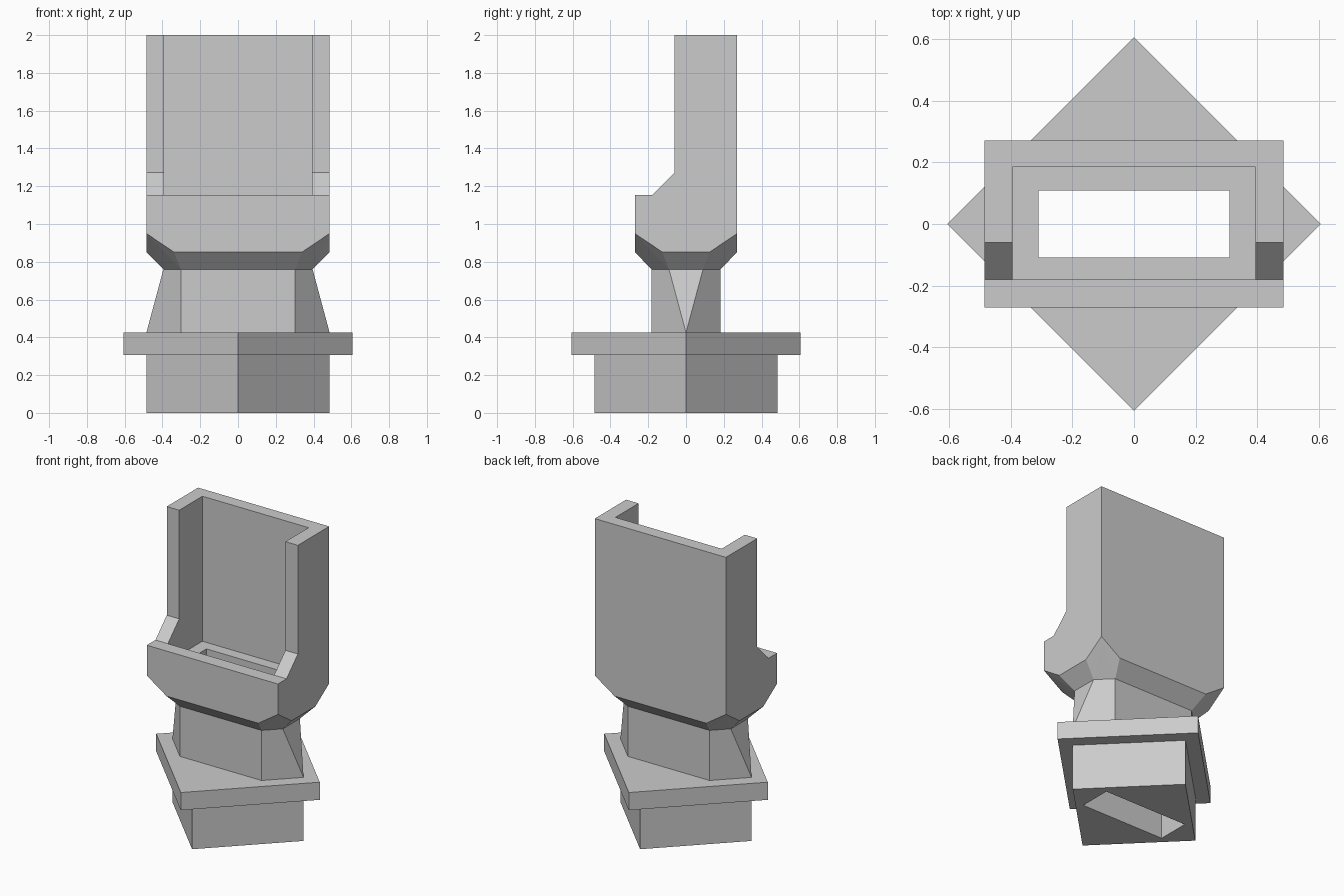
import bpy, bmesh

if "Cube" in bpy.data.objects:
    bpy.data.objects.remove(bpy.data.objects["Cube"])

grey = bpy.data.materials.new("plain_grey")
grey.diffuse_color = (0.6, 0.6, 0.6, 1)
grey.use_nodes = True
grey.node_tree.nodes["Principled BSDF"].inputs["Base Color"].default_value = grey.diffuse_color


def hull(name, points):
    """Flat-faced convex solid around the points."""
    bm = bmesh.new()
    for p in points:
        bm.verts.new(p)
    bmesh.ops.convex_hull(bm, input=bm.verts)
    bmesh.ops.dissolve_limit(bm, angle_limit=0.01, verts=bm.verts, edges=bm.edges)
    bmesh.ops.recalc_face_normals(bm, faces=bm.faces)
    mesh = bpy.data.meshes.new(name)
    bm.to_mesh(mesh)
    bm.free()
    mesh.materials.append(grey)
    obj = bpy.data.objects.new(name, mesh)
    bpy.context.collection.objects.link(obj)
    return obj


def rect(x, y0, y1, z):
    return [(sx * x, y, z) for sx in (-1, 1) for y in (y0, y1)]


def mirrored(x, y, z):
    return rect(x, -y, y, z)


def octagon(x, y, c, z):
    return mirrored(x, y - c, z) + mirrored(x - c, y, z)


def diamond(r, z):
    return [(r, 0, z), (-r, 0, z), (0, r, z), (0, -r, z)]


def cut(obj, *cutters):
    for c in cutters:
        c.hide_render = True
        c.display_type = 'WIRE'
        m = obj.modifiers.new("cut_" + c.name, 'BOOLEAN')
        m.operation = 'DIFFERENCE'
        m.solver = 'EXACT'
        m.object = c


# Square plug and flange, turned 45 degrees
plug = hull("plug", diamond(0.485, 0) + diamond(0.485, 0.307))
flange = hull("flange", diamond(0.605, 0.307) + diamond(0.605, 0.425))

# Neck with clipped corners and pointed feet at both ends
neck = hull("neck", mirrored(0.302, 0.183, 0.425)
            + [(0.485, 0, 0.425), (-0.485, 0, 0.425)]
            + mirrored(0.395, 0.09, 0.515)
            + octagon(0.395, 0.183, 0.093, 0.76))

# Holder: tapered underside rising into a tall box
holder = hull("holder", octagon(0.395, 0.183, 0.093, 0.76)
              + octagon(0.485, 0.271, 0.145, 0.852)
              + mirrored(0.485, 0.271, 0.95) + mirrored(0.485, 0.271, 2.0))

# Cutters: front opening, inner pocket, through slot
front_low = hull("front_opening", [(x, y, z) for x in (-0.7, 0.7) for y, z in
                 ((-0.5, 1.153), (-0.18, 1.153), (-0.06, 1.273),
                  (-0.06, 2.2), (-0.5, 2.2))])
pocket = hull("pocket", rect(0.393, -0.18, 0.185, 1.03)
              + rect(0.393, -0.18, 0.185, 2.2))
slot = hull("slot", mirrored(0.31, 0.109, -0.1) + mirrored(0.31, 0.109, 1.2))

cut(holder, front_low, pocket, slot)
for part in (plug, flange, neck):
    cut(part, slot)
